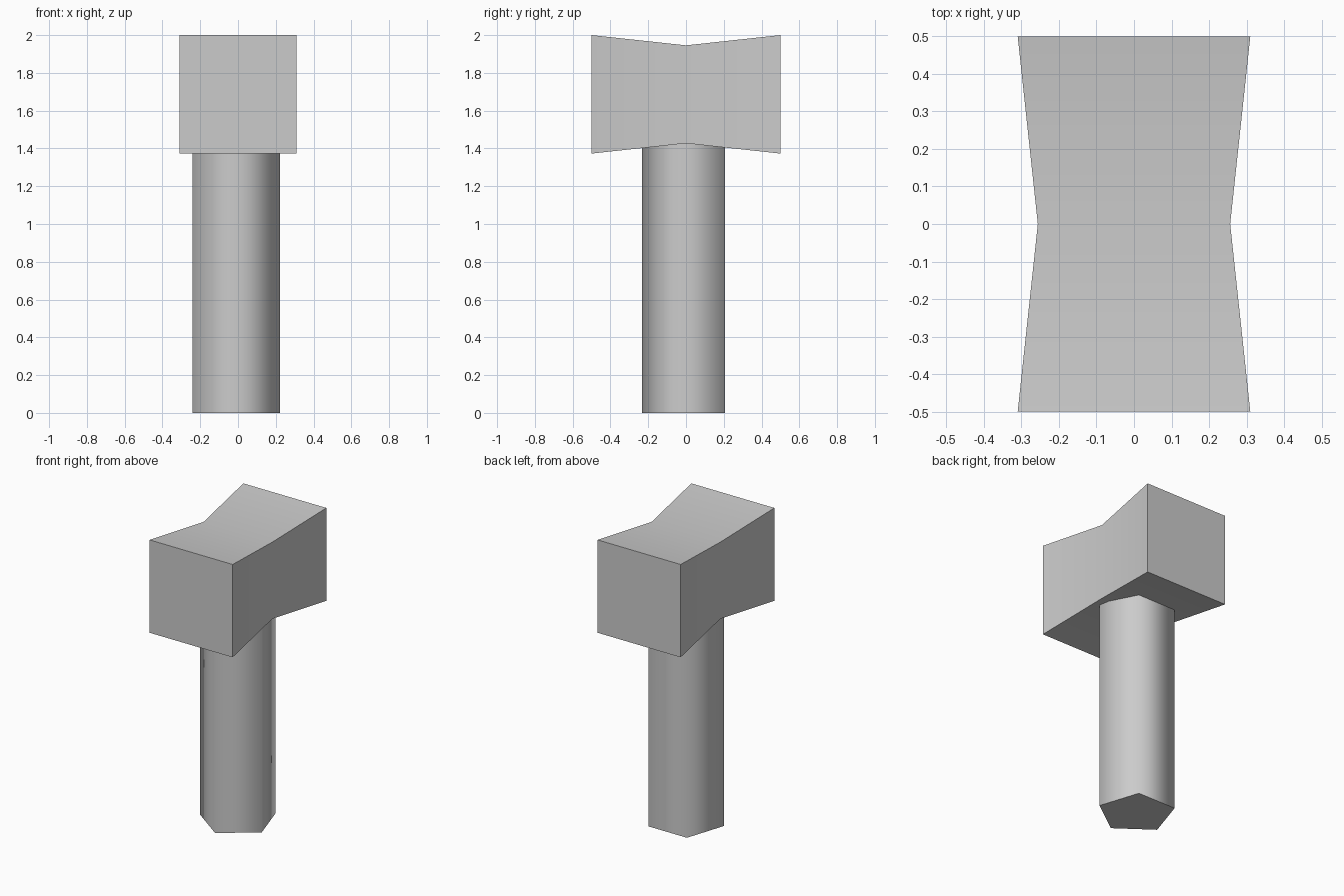
import bpy, bmesh
from math import radians, pi

if "Cube" in bpy.data.objects:
    bpy.data.objects.remove(bpy.data.objects["Cube"])


def smooth(obj, angle):
    bpy.ops.object.select_all(action='DESELECT')
    obj.select_set(True)
    bpy.context.view_layer.objects.active = obj
    bpy.ops.object.shade_smooth_by_angle(angle=radians(angle))


# Handle: five-sided prism with one corner facing the front, tucked into the head
height = 1.46
bpy.ops.mesh.primitive_cylinder_add(vertices=5, radius=0.243, depth=height,
                                    location=(-0.009, 0.010, height / 2),
                                    rotation=(0, 0, pi))
handle = bpy.context.object
handle.name = "handle"
smooth(handle, 75)

# Head: block lying along y, pinched at the waist
bm = bmesh.new()
bmesh.ops.create_cube(bm, size=1)
for v in bm.verts:
    v.co.x *= 0.62
    v.co.z *= 0.627
long_edges = [e for e in bm.edges if abs(e.verts[0].co.y - e.verts[1].co.y) > 0.5]
bmesh.ops.subdivide_edges(bm, edges=long_edges, cuts=1)
for v in bm.verts:
    if abs(v.co.y) < 0.01:
        v.co.x *= 0.827
        v.co.z *= 0.827
mesh = bpy.data.meshes.new("head")
bm.to_mesh(mesh)
bm.free()
head = bpy.data.objects.new("head", mesh)
head.location.z = 2 - 0.627 / 2
bpy.context.collection.objects.link(head)
smooth(head, 30)
